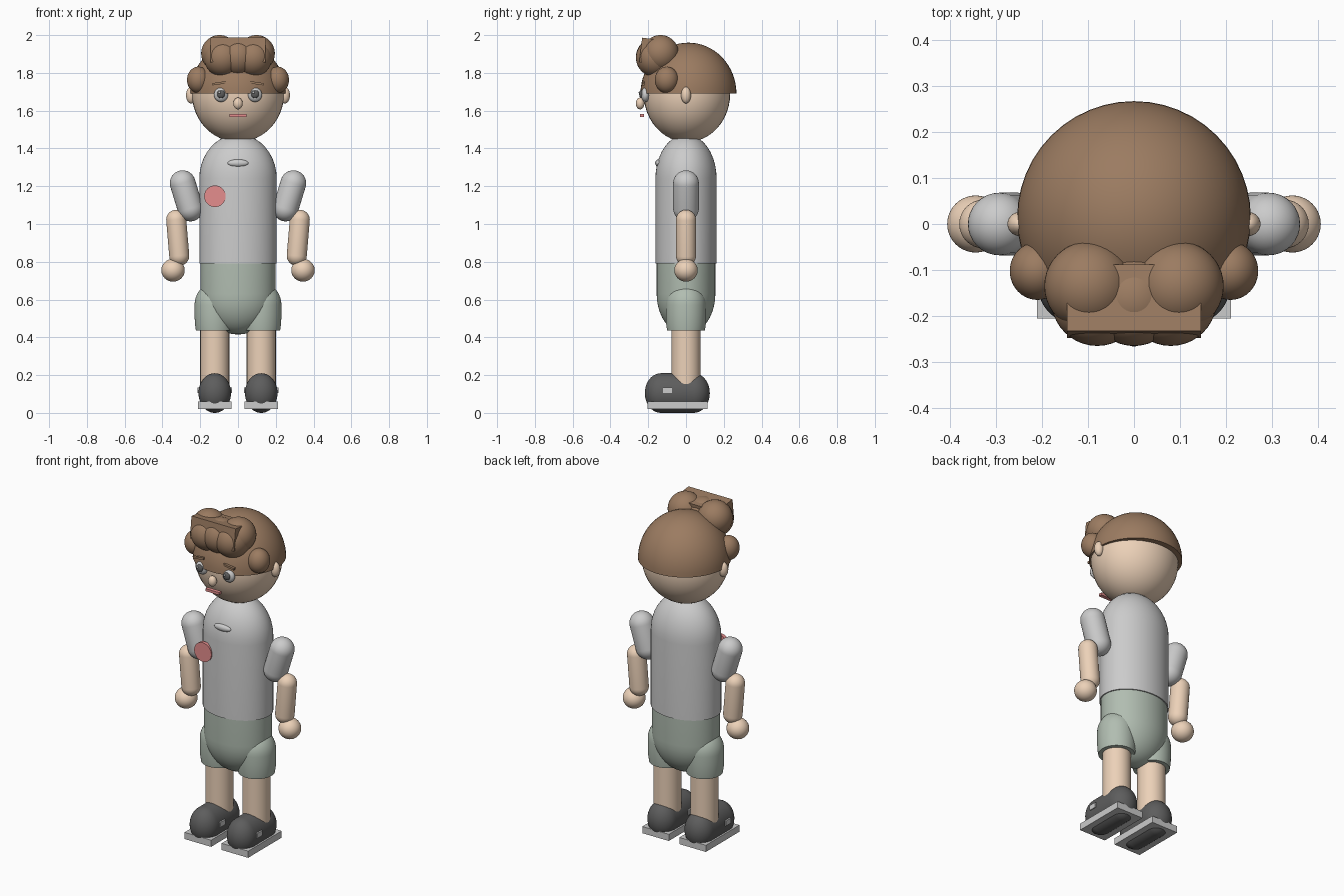
import bpy, bmesh
from math import sin, cos, pi
from mathutils import Vector, Matrix

if "Cube" in bpy.data.objects:
    bpy.data.objects.remove(bpy.data.objects["Cube"])


def material(name, *rgb):
    m = bpy.data.materials.new(name)
    m.diffuse_color = (*rgb, 1)
    m.use_nodes = True
    m.node_tree.nodes["Principled BSDF"].inputs["Base Color"].default_value = m.diffuse_color
    return m


SKIN = material("skin", 0.84, 0.64, 0.48)
HAIR = material("hair_brown", 0.33, 0.20, 0.12)
GREEN = material("shorts_green", 0.44, 0.51, 0.44)
BLACK = material("black", 0.11, 0.11, 0.11)
RED = material("red", 0.78, 0.27, 0.27)
WHITE = None


def finish(bm, name, mat, matrix):
    bmesh.ops.recalc_face_normals(bm, faces=bm.faces)
    mesh = bpy.data.meshes.new(name)
    bm.to_mesh(mesh)
    bm.free()
    ob = bpy.data.objects.new(name, mesh)
    bpy.context.collection.objects.link(ob)
    ob.matrix_world = matrix
    if mat:
        mesh.materials.append(mat)
    bpy.ops.object.select_all(action='DESELECT')
    bpy.context.view_layer.objects.active = ob
    ob.select_set(True)
    bpy.ops.object.shade_smooth_by_angle(angle=0.7)
    return ob


def ball(name, loc, radii, mat=None):
    bm = bmesh.new()
    bmesh.ops.create_uvsphere(bm, u_segments=40, v_segments=24, radius=1)
    return finish(bm, name, mat, Matrix.LocRotScale(Vector(loc), None, Vector(radii)))


def box(name, loc, size, mat=None, rot=Matrix.Identity(4)):
    bm = bmesh.new()
    bmesh.ops.create_cube(bm, size=1)
    return finish(bm, name, mat, Matrix.Translation(loc) @ rot @ Matrix.Diagonal((*size, 1)))


def lathe(name, profile, mat=None, matrix=Matrix.Identity(4), steps=48):
    # profile of (radius, height) turned about z, flat ends capped
    bm = bmesh.new()
    rings = []
    for r, z in profile:
        n = steps if r > 1e-5 else 1
        rings.append([bm.verts.new((r * cos(2 * pi * i / n), r * sin(2 * pi * i / n), z)) for i in range(n)])
    for a, b in zip(rings, rings[1:]):
        for i in range(steps):
            j = (i + 1) % steps
            quad = [a[i % len(a)], a[j % len(a)], b[j % len(b)], b[i % len(b)]]
            bm.faces.new(list(dict.fromkeys(quad)))
    for ring in (rings[0], rings[-1]):
        if len(ring) > 1:
            bm.faces.new(ring)
    return finish(bm, name, mat, matrix)


def dome(r, h, z, n=10):
    # quarter-ellipse profile from the rim to the pole
    return [(r * cos(t * pi / 2 / n), z + h * sin(t * pi / 2 / n)) for t in range(n)] + [(0, z + h)]


def capsule(name, a, b, r, mat=None):
    a, b = Vector(a), Vector(b)
    d = b - a
    prof = dome(r, -r, 0)[::-1] + dome(r, r, d.length)
    return lathe(name, prof, mat, Matrix.Translation(a) @ d.to_track_quat('Z', 'Y').to_matrix().to_4x4(), 32)


# torso and shorts, oval in plan
lathe("shirt", [(0.205, 0.79)] + dome(0.205, 0.235, 1.24), None, Matrix.Diagonal((1, 0.79, 1, 1)))
lathe("shorts", dome(0.198, -0.215, 0.63)[::-1] + [(0.198, 0.80)], GREEN, Matrix.Diagonal((1, 0.785, 1, 1)))
ball("collar", (0, -0.145, 1.322), (0.055, 0.018, 0.02))
lathe("chest_badge", [(0.057, 0), (0.057, 0.02)], RED,
      Matrix.Translation((-0.122, -0.14, 1.147)) @ Matrix.Rotation(pi / 2, 4, 'X'))

# head and face
ball("head", (0, 0.005, 1.69), (0.244, 0.229, 0.256), SKIN)
ball("nose", (0, -0.243, 1.638), (0.025, 0.023, 0.031), SKIN)
box("mouth", (0, -0.233, 1.574), (0.09, 0.022, 0.015), RED)

# hair cap, centre curl and fringe block
lathe("hair_cap", [(0.254, 1.69)] + dome(0.254, 0.27, 1.69, 16)[1:], HAIR, Matrix.Translation((0, 0.013, 0)))
ball("hair_curl_centre", (0, -0.165, 1.885), (0.1, 0.1, 0.1), HAIR)
box("hair_fringe", (0, -0.168, 1.913), (0.292, 0.145, 0.13), HAIR, Matrix.Rotation(-0.12, 4, 'X'))

for side, s in (("left", -1), ("right", 1)):
    # curls, ears, eyes
    ball("hair_curl_upper_" + side, (s * 0.098, -0.135, 1.903), (0.097, 0.097, 0.097), HAIR)
    ball("hair_curl_lower_" + side, (s * 0.08, -0.165, 1.88), (0.1, 0.1, 0.1), HAIR)
    ball("hair_curl_side_" + side, (s * 0.21, -0.102, 1.763), (0.06, 0.063, 0.07), HAIR)
    ball("ear_" + side, (s * 0.248, 0, 1.682), (0.027, 0.026, 0.044), SKIN)
    ball("eye_" + side, (s * 0.09, -0.215, 1.684), (0.037, 0.023, 0.038))
    ball("pupil_" + side, (s * 0.09, -0.236, 1.688), (0.021, 0.012, 0.022), BLACK)
    ball("eye_glint_" + side, (s * 0.09 - 0.008, -0.246, 1.696), (0.006, 0.005, 0.006))
    box("eyebrow_" + side, (s * 0.1, -0.226, 1.745), (0.07, 0.015, 0.012), HAIR,
        Matrix.Rotation(s * 0.15, 4, 'Y'))

    # arm
    capsule("sleeve_" + side, (s * 0.293, 0, 1.216), (s * 0.252, 0, 1.082), 0.068)
    capsule("forearm_" + side, (s * 0.327, 0, 1.022), (s * 0.311, 0, 0.832), 0.053, SKIN)
    ball("hand_" + side, (s * 0.344, 0, 0.755), (0.062, 0.062, 0.06), SKIN)

    # leg
    x = s * 0.123
    lathe("shorts_leg_" + side, [(0.1, 0.437), (0.105, 0.47), (0.107, 0.52)] + dome(0.107, 0.12, 0.57),
          GREEN, Matrix.Translation((x, 0, 0)))
    lathe("leg_" + side, [(0.077, 0.08), (0.077, 0.6)], SKIN, Matrix.Translation((x, 0, 0)))

    # shoe: capsule along y, with sole slab and buckle
    shoe = dome(0.105, -0.085, -0.087)[::-1] + dome(0.105, 0.085, 0.087)
    lathe("shoe_" + side, shoe, BLACK, Matrix.Translation((x, -0.046, 0.105))
          @ Matrix.Diagonal((0.82, 1, 1, 1)) @ Matrix.Rotation(pi / 2, 4, 'X'))
    box("sole_" + side, (x, -0.046, 0.04), (0.176, 0.318, 0.04))
    box("buckle_" + side, (x, -0.097, 0.12), (0.182, 0.048, 0.03))
